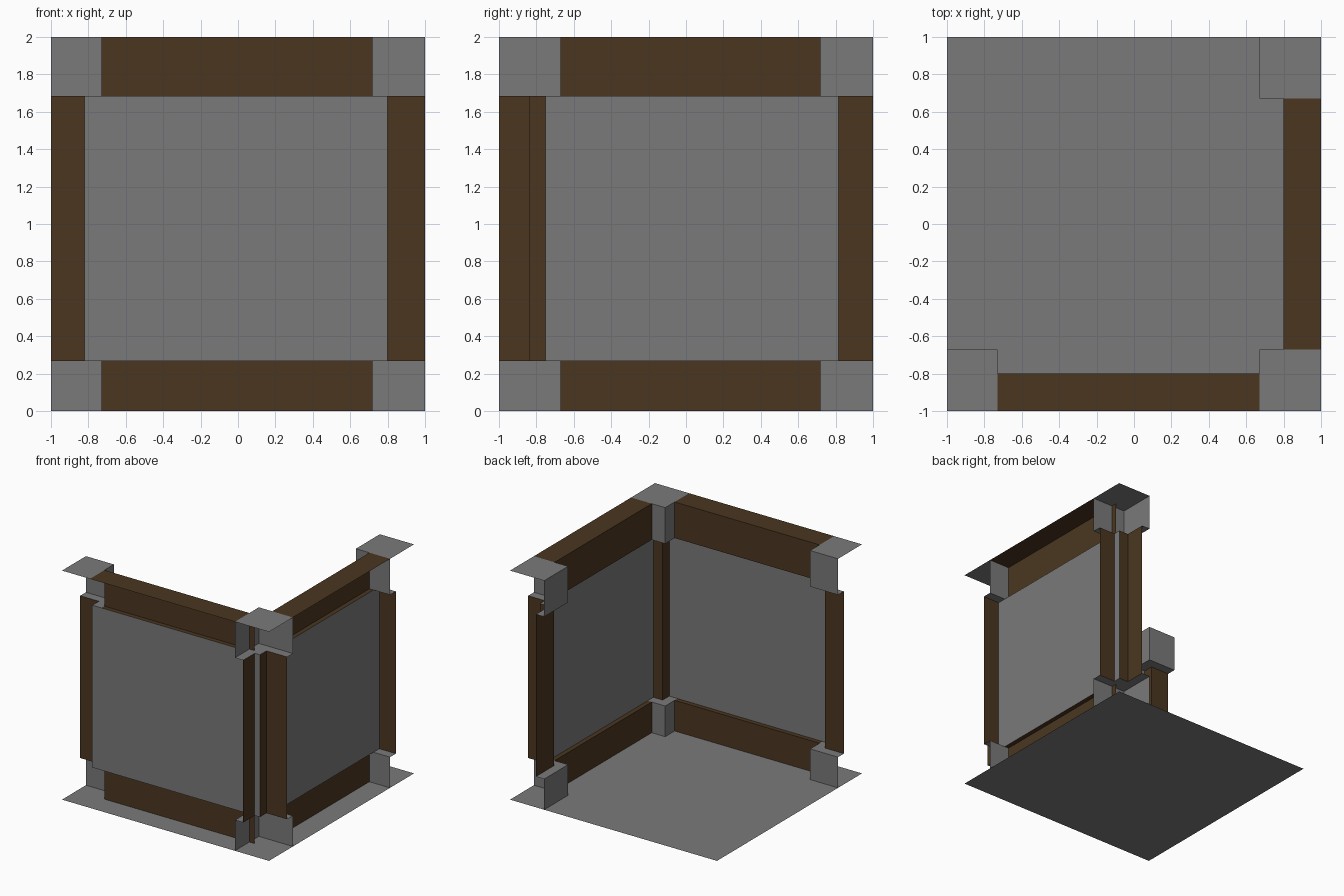
import bpy

if "Cube" in bpy.data.objects:
    bpy.data.objects.remove(bpy.data.objects["Cube"])

brown = bpy.data.materials.new("brown_beam")
brown.diffuse_color = (0.070, 0.037, 0.0145, 1)
brown.use_nodes = True
brown.node_tree.nodes["Principled BSDF"].inputs["Base Color"].default_value = brown.diffuse_color
grey = bpy.data.materials.new("grey_stone")
grey.diffuse_color = (0.193, 0.193, 0.193, 1)
grey.use_nodes = True
grey.node_tree.nodes["Principled BSDF"].inputs["Base Color"].default_value = grey.diffuse_color

LOW, HIGH, TOP = 0.268, 1.685, 2.0


def wall(path, z0, z1):
    """Vertical strips along a plan path, facing into the room."""
    return [[(*a, z0), (*b, z0), (*b, z1), (*a, z1)] for a, b in zip(path, path[1:])]


def flat(x0, x1, y0, y1, z, up=True):
    """Horizontal rectangle."""
    q = [(x0, y0, z), (x1, y0, z), (x1, y1, z), (x0, y1, z)]
    return [q if up else q[::-1]]


def make(name, quads, mat=grey):
    verts = [v for q in quads for v in q]
    faces = [tuple(range(i * 4, i * 4 + 4)) for i in range(len(quads))]
    mesh = bpy.data.meshes.new(name)
    mesh.from_pydata(verts, [], faces)
    mesh.update()
    mesh.materials.append(mat)
    ob = bpy.data.objects.new(name, mesh)
    bpy.context.collection.objects.link(ob)
    return ob


# floor
make("floor", flat(-1, 1, -1, 1, 0))

# corner blocks: plan outline, top plate, shelf pieces between block and column
blocks = {
    "front_left": ([(-.73, -.8), (-.73, -.67), (-1, -.67)],
                   (-1, -.73, -1, -.67),
                   [(-1, -.73, -.75, -.67), (-.82, -.73, -.84, -.75)]),
    "front_right": ([(1, -.67), (.67, -.67), (.67, -1)],
                    (.67, 1, -1, -.67),
                    [(.67, 1, -.75, -.67), (.67, .8, -.84, -.75), (.67, .75, -1, -.84)]),
    "back_right": ([(.67, 1), (.67, .67), (1, .67)],
                   (.67, 1, .67, 1),
                   [(.67, 1, .67, .75), (.67, .84, .75, .815), (.67, .75, .815, 1)]),
}
for name, (path, plate, shelves) in blocks.items():
    lower, upper = wall(path, 0, LOW), wall(path, HIGH, TOP) + flat(*plate, TOP)
    for s in shelves:
        lower += flat(*s, LOW)
        upper += flat(*s, HIGH, up=False)
    make(name + "_lower_block", lower)
    make(name + "_upper_block", upper)

# columns: L-shaped shells plus the small returns to the panels
columns = {
    "front_left_column": [[(-.82, -.84), (-.82, -.75), (-1, -.75)]],
    "front_right_column": [[(1, -.75), (.75, -.75), (.75, -1)], [(.8, -.75), (.8, -.84)]],
    "back_right_column": [[(.75, 1), (.75, .75), (1, .75)], [(.75, .815), (.84, .815)]],
}
for name, paths in columns.items():
    make(name, [q for p in paths for q in wall(p, LOW, HIGH)], brown)

# beams: inner face, lip to the panel, flat cap on top
beams = {
    "front": ([(.72, -.8), (-.73, -.8)], (-.73, .67, -.84, -.8), (-.73, .67, -1, -.8)),
    "right": ([(.8, .72), (.8, -.67)], (.8, .84, -.67, .67), (.8, 1, -.67, .67)),
}
for name, (path, lip, cap) in beams.items():
    make(name + "_lower_beam", wall(path, 0, LOW) + flat(*lip, LOW), brown)
    make(name + "_upper_beam",
         wall(path, HIGH, TOP) + flat(*lip, HIGH, up=False) + flat(*cap, TOP), brown)

# recessed wall panels
make("front_panel", wall([(.8, -.84), (-.82, -.84)], LOW, HIGH))
make("right_panel", wall([(.84, .815), (.84, -.75)], LOW, HIGH))
